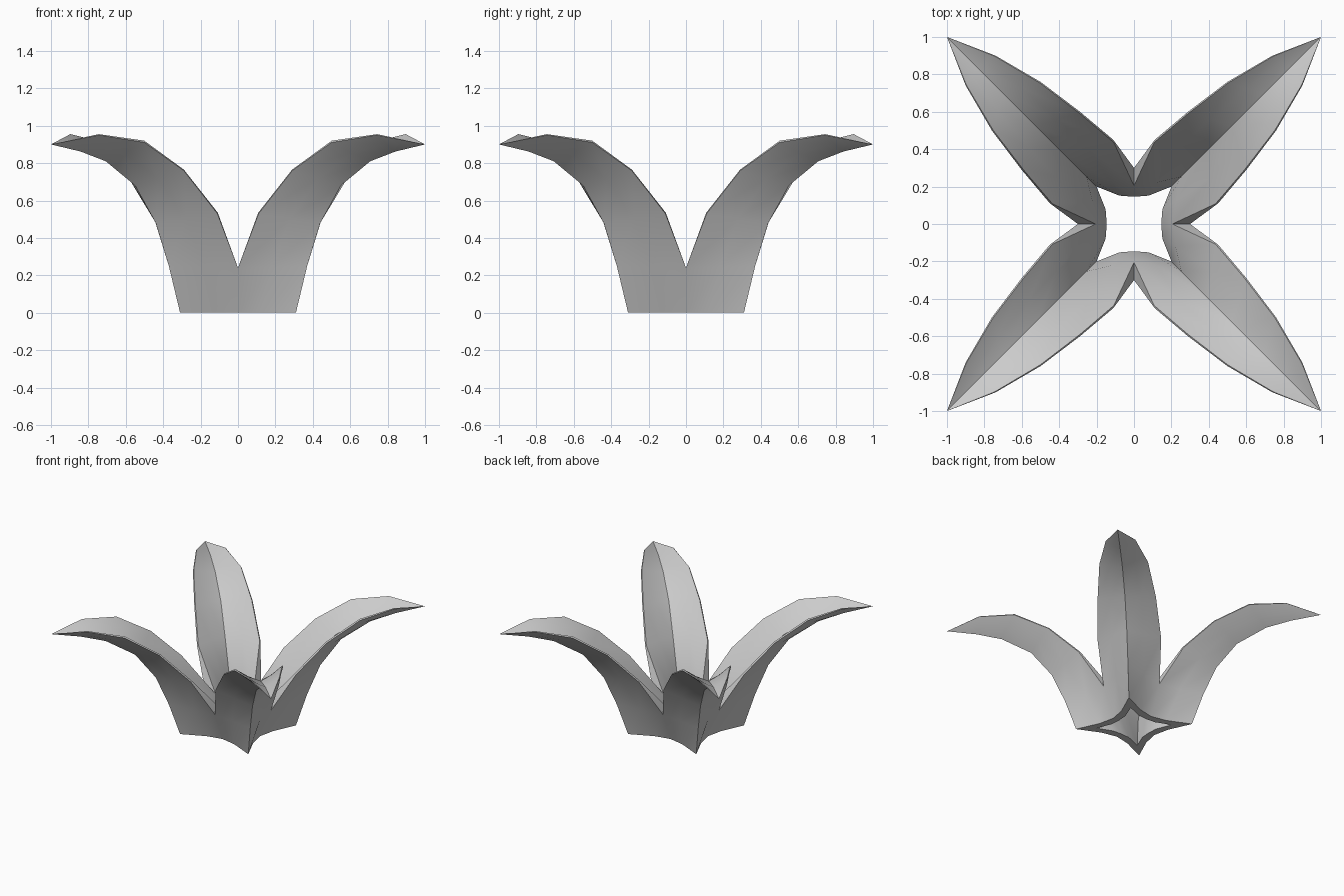
import bpy, bmesh, math
from mathutils import Matrix, Vector

if "Cube" in bpy.data.objects:
    bpy.data.objects.remove(bpy.data.objects["Cube"])

# Petal stations, bottom to top: midrib (r, z), edge (r, half width, z), outward bulge
OUTER = [((.438, 0), (.141, .141, 0), -.04),
         ((.523, .25), (.212, .212, .24), -.01),
         ((.622, .48), (.396, .240, .53), .005),
         ((.778, .68), (.630, .220, .76), .01),
         ((1.00, .81), (.890, .184, .91), .01),
         ((1.19, .862), (1.16, .113, .95), .005)]
INNER = [((.283, 0), (.103, .103, 0), -.03),
         ((.358, .25), (.145, .145, .24), -.01),
         ((.555, .51), (.385, .232, .535), .005),
         ((.735, .72), (.622, .213, .765), .01),
         ((.98, .85), (.887, .178, .92), .01),
         ((1.18, .892), (1.16, .108, .955), .005)]
TIP = Vector((1.414, 0, .9))


def section(mid, edge, bulge):
    """Five points across the channel-shaped petal."""
    m, e = Vector((mid[0], 0, mid[1])), Vector(edge)
    depth = Vector((m.x - e.x, 0, m.z - e.z)).normalized()
    q = (m + e) / 2 + depth * bulge
    flip = lambda v: Vector((v.x, -v.y, v.z))
    return [flip(e), flip(q), m, q, e]


bm = bmesh.new()


def add_petal(turn):
    rot = Matrix.Rotation(turn, 4, 'Z')
    shells = []
    for data in (OUTER, INNER):
        rows = [[bm.verts.new(rot @ p) for p in section(*s)] for s in data]
        tip = bm.verts.new(rot @ TIP)
        for a, b in zip(rows, rows[1:]):
            for i in range(4):
                bm.faces.new((a[i], a[i + 1], b[i + 1], b[i]))
        for i in range(4):
            bm.faces.new((rows[-1][i], rows[-1][i + 1], tip))
        shells.append((rows, tip))
    (o, ot), (n, nt) = shells
    # Base rim
    for i in range(4):
        bm.faces.new((o[0][i], n[0][i], n[0][i + 1], o[0][i + 1]))
    # Side rims, from the notch between petals up to the tip
    for c in (0, 4):
        for k in range(1, 5):
            bm.faces.new((o[k][c], o[k + 1][c], n[k + 1][c], n[k][c]))
        bm.faces.new((o[5][c], ot, nt, n[5][c]))


for k in range(4):
    add_petal(math.radians(45 + 90 * k))

bmesh.ops.remove_doubles(bm, verts=bm.verts, dist=.001)
bmesh.ops.recalc_face_normals(bm, faces=bm.faces)
mesh = bpy.data.meshes.new("four_petal_cup")
bm.to_mesh(mesh)
bm.free()
obj = bpy.data.objects.new("four_petal_cup", mesh)
bpy.context.collection.objects.link(obj)

bpy.context.view_layer.objects.active = obj
obj.select_set(True)
bpy.ops.object.shade_smooth_by_angle(angle=math.radians(40))
